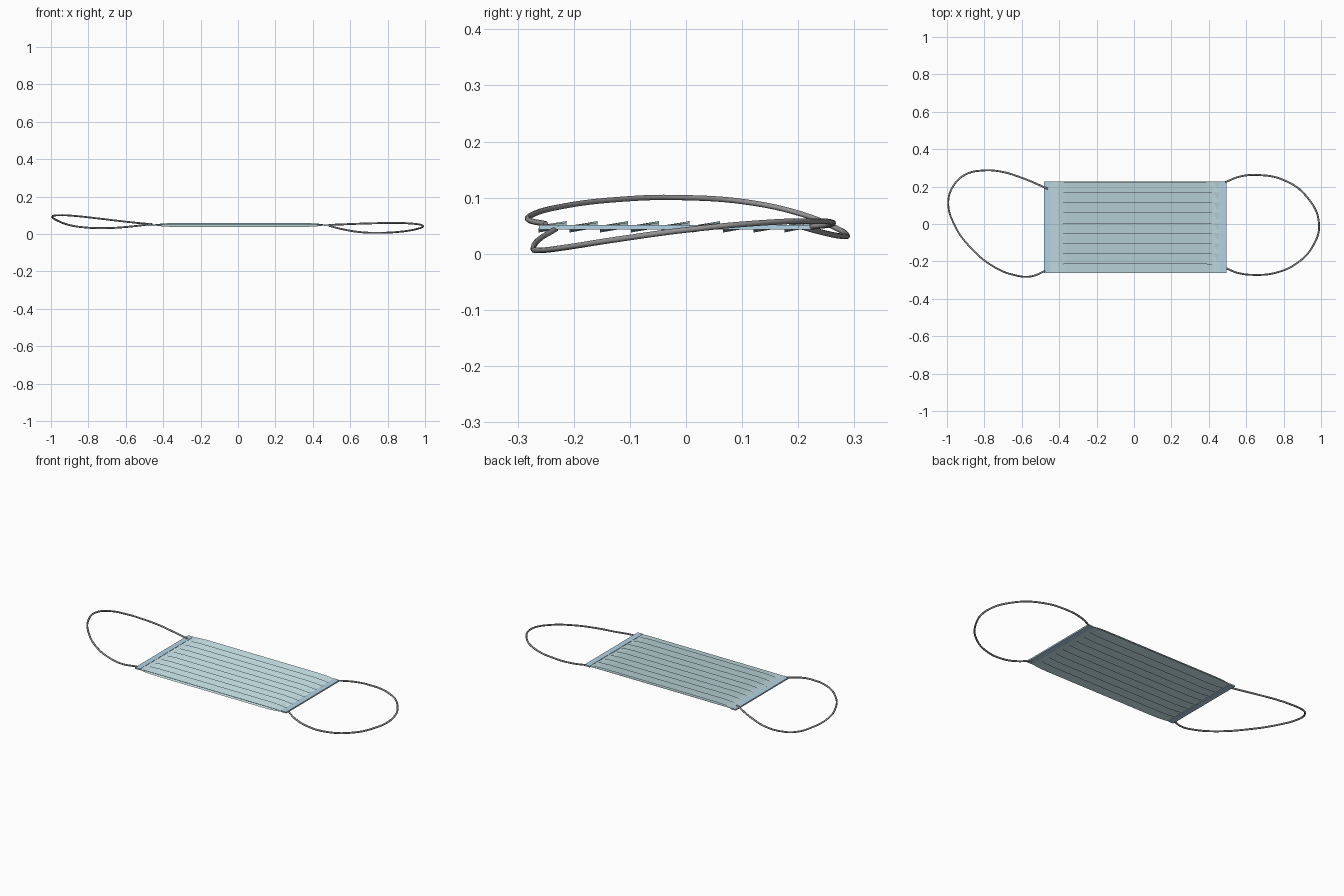
import bpy, bmesh

if "Cube" in bpy.data.objects:
    bpy.data.objects.remove(bpy.data.objects["Cube"])

CX, HALF = 0.007, 0.487           # body centre and half length along x
Y0, Y1, ZM = -0.262, 0.228, 0.048  # body edges and mid height


def material(name, rgb):
    m = bpy.data.materials.new(name)
    m.diffuse_color = (*rgb, 1)
    m.use_nodes = True
    m.node_tree.nodes["Principled BSDF"].inputs["Base Color"].default_value = m.diffuse_color
    return m


fabric = material("fabric_blue", (0.56, 0.75, 0.79))
edge_blue = material("edge_blue", (0.45, 0.65, 0.78))
cord_grey = material("cord_grey", (0.3, 0.29, 0.29))


def add_object(name, data, mat):
    ob = bpy.data.objects.new(name, data)
    bpy.context.collection.objects.link(ob)
    data.materials.append(mat)
    return ob


# Pleated sheet: Z-folded profile, pressed flatter toward the sealed ends
profile = [(Y0, 0.050)]
for k in range(9):
    profile += [(-0.213 + 0.0547 * k, 0.058), (-0.262 + 0.0547 * k, 0.038)]
profile.append((Y1, 0.049))

bm = bmesh.new()
stations = [(-1, 0.25), (-0.93, 0.3), (-0.85, 0.75), (-0.75, 1),
            (0, 1), (0.75, 1), (0.85, 0.75), (0.93, 0.3), (1, 0.25)]
rows = [[bm.verts.new((CX + HALF * s, y, ZM + (z - ZM) * f)) for y, z in profile]
        for s, f in stations]
for a, b in zip(rows, rows[1:]):
    for j in range(len(profile) - 1):
        bm.faces.new((a[j], b[j], b[j + 1], a[j + 1]))
me = bpy.data.meshes.new("pleated_sheet")
bm.to_mesh(me)
bm.free()
sheet = add_object("pleated_sheet", me, fabric)
sol = sheet.modifiers.new("thickness", 'SOLIDIFY')
sol.thickness = 0.001
sol.offset = 0


def box(name, lo, hi, mat):
    bpy.ops.mesh.primitive_cube_add(
        size=1, location=[(a + b) / 2 for a, b in zip(lo, hi)])
    ob = bpy.context.object
    ob.name = name
    ob.scale = [b - a for a, b in zip(lo, hi)]
    ob.data.materials.append(mat)


# Sealed end bands
for side, name in ((-1, "left_end_band"), (1, "right_end_band")):
    xs = sorted((CX + side * HALF, CX + side * (HALF - 0.033)))
    box(name, (xs[0], Y0, 0.0435), (xs[1], Y1, 0.0515), edge_blue)


# Elastic ear loops: smooth round cords
def ear_loop(name, pts):
    cu = bpy.data.curves.new(name, 'CURVE')
    cu.dimensions = '3D'
    cu.bevel_depth = 0.005
    cu.bevel_resolution = 2
    cu.resolution_u = 8
    cu.use_fill_caps = True
    sp = cu.splines.new('BEZIER')
    sp.bezier_points.add(len(pts) - 1)
    for bp, p in zip(sp.bezier_points, pts):
        bp.co = p
        bp.handle_left_type = bp.handle_right_type = 'AUTO'
    add_object(name, cu, cord_grey)


ear_loop("left_ear_loop", [
    (-0.46, 0.188, 0.053), (-0.6, 0.247, 0.037), (-0.71, 0.28, 0.031),
    (-0.81, 0.286, 0.034), (-0.9, 0.265, 0.047), (-0.965, 0.205, 0.071),
    (-0.993, 0.115, 0.091), (-0.96, -0.005, 0.1), (-0.87, -0.13, 0.096),
    (-0.75, -0.228, 0.083), (-0.64, -0.273, 0.07), (-0.55, -0.28, 0.06),
    (-0.475, -0.25, 0.053)])
ear_loop("right_ear_loop", [
    (0.485, 0.222, 0.048), (0.56, 0.252, 0.051), (0.66, 0.262, 0.055),
    (0.8, 0.235, 0.058), (0.92, 0.15, 0.056), (0.989, 0.005, 0.043),
    (0.955, -0.12, 0.026), (0.87, -0.21, 0.012), (0.76, -0.26, 0.006),
    (0.65, -0.272, 0.010), (0.55, -0.26, 0.027), (0.485, -0.232, 0.044)])
